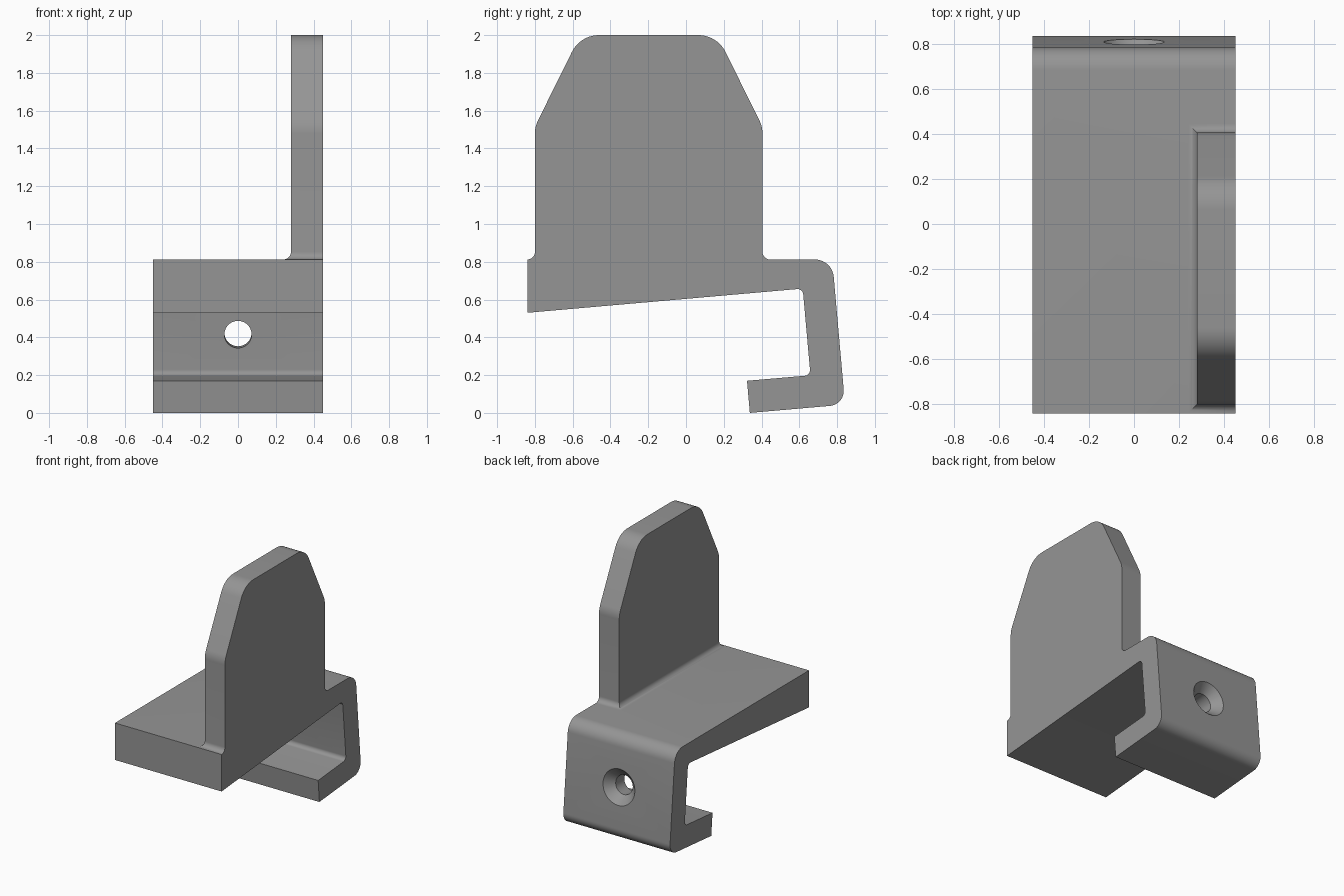
import bpy, bmesh, math
from mathutils import Vector

if "Cube" in bpy.data.objects:
    bpy.data.objects.remove(bpy.data.objects["Cube"])

grey = bpy.data.materials.new("plain grey")
grey.diffuse_color = (0.3, 0.3, 0.3, 1)
grey.use_nodes = True
grey.node_tree.nodes["Principled BSDF"].inputs["Base Color"].default_value = grey.diffuse_color


def make(name, bm):
    bmesh.ops.recalc_face_normals(bm, faces=bm.faces)
    me = bpy.data.meshes.new(name)
    bm.to_mesh(me)
    bm.free()
    ob = bpy.data.objects.new(name, me)
    bpy.context.collection.objects.link(ob)
    me.materials.append(grey)
    return ob


def rounded(corners, seg=10):
    """Turn (y, z, radius) corners into a filleted outline."""
    pts = []
    for i, (y, z, r) in enumerate(corners):
        p = Vector((y, z))
        if r == 0:
            pts.append(p)
            continue
        a = (Vector(corners[i - 1][:2]) - p).normalized()
        b = (Vector(corners[(i + 1) % len(corners)][:2]) - p).normalized()
        half = a.angle(b) / 2
        c = p + (a + b).normalized() * (r / math.sin(half))
        s = p + a * (r / math.tan(half)) - c
        e = p + b * (r / math.tan(half)) - c
        turn = math.pi - 2 * half
        for k in range(seg + 1):
            t = k / seg
            pts.append(c + (s * math.sin((1 - t) * turn) + e * math.sin(t * turn)) / math.sin(turn))
    return pts


def loft(name, rings):
    """Bridge equal-length rings of points and cap both ends."""
    bm = bmesh.new()
    vs = [[bm.verts.new(p) for p in ring] for ring in rings]
    n = len(vs[0])
    for lo, hi in zip(vs, vs[1:]):
        for i in range(n):
            j = (i + 1) % n
            bm.faces.new((lo[i], lo[j], hi[j], hi[i]))
    bm.faces.new(vs[0])
    bm.faces.new(vs[-1])
    return make(name, bm)


def extrude(name, corners, x0, x1):
    outline = rounded(corners)
    return loft(name, [[(x, p.x, p.y) for p in outline] for x in (x0, x1)])


def boolean(ob, other, op):
    m = ob.modifiers.new(op.lower(), 'BOOLEAN')
    m.operation, m.object, m.solver = op, other, 'EXACT'
    bpy.context.view_layer.objects.active = ob
    bpy.ops.object.modifier_apply(modifier=m.name)
    bpy.data.objects.remove(other)


# Hooked clamp: sloped top arm, leaning back wall and short lower lip
bracket = extrude("bracket", [
    (-0.84, 0.53, 0), (-0.84, 0.812, 0), (0.774, 0.812, 0.1),
    (0.842, 0.044, 0.08), (0.338, 0, 0), (0.323, 0.17, 0),
    (0.659, 0.199, 0.03), (0.618, 0.658, 0.03)], -0.45, 0.45)

# Upright plate with clipped, rounded top corners
plate = extrude("upright_plate", [
    (-0.8, 0.7, 0), (-0.8, 1.515, 0.16), (-0.56, 2, 0.16),
    (0.165, 2, 0.16), (0.405, 1.515, 0.16), (0.405, 0.7, 0)], 0.28, 0.45)

# Concave, mitred fillet around three sides of the plate base
R = 0.04
steps = [(R, 0.72)]
for k in range(9):
    a = k / 8 * math.pi / 2
    steps.append((R * (1 - math.sin(a)), 0.812 + R * (1 - math.cos(a))))
fillet = loft("base_fillet", [
    [(0.45, -0.8 - o, z), (0.28 - o, -0.8 - o, z), (0.28 - o, 0.405 + o, z), (0.45, 0.405 + o, z)]
    for o, z in steps])

# Countersunk screw hole, square to the leaning wall
tilt = math.radians(5)
axis = Vector((0, math.cos(tilt), math.sin(tilt)))
side = Vector((0, -math.sin(tilt), math.cos(tilt)))
centre = Vector((0, 0.809, 0.43))
cutter = loft("screw_hole", [
    [centre + axis * d + Vector((r * math.cos(t), 0, 0)) + side * (r * math.sin(t))
     for t in (2 * math.pi * k / 48 for k in range(48))]
    for d, r in ((-0.3, 0.072), (-0.065, 0.072), (0.02, 0.155))])

boolean(bracket, fillet, 'UNION')
boolean(bracket, plate, 'UNION')
boolean(bracket, cutter, 'DIFFERENCE')

bpy.ops.object.select_all(action='DESELECT')
bracket.select_set(True)
bpy.context.view_layer.objects.active = bracket
bpy.ops.object.shade_smooth_by_angle(angle=math.radians(25))
